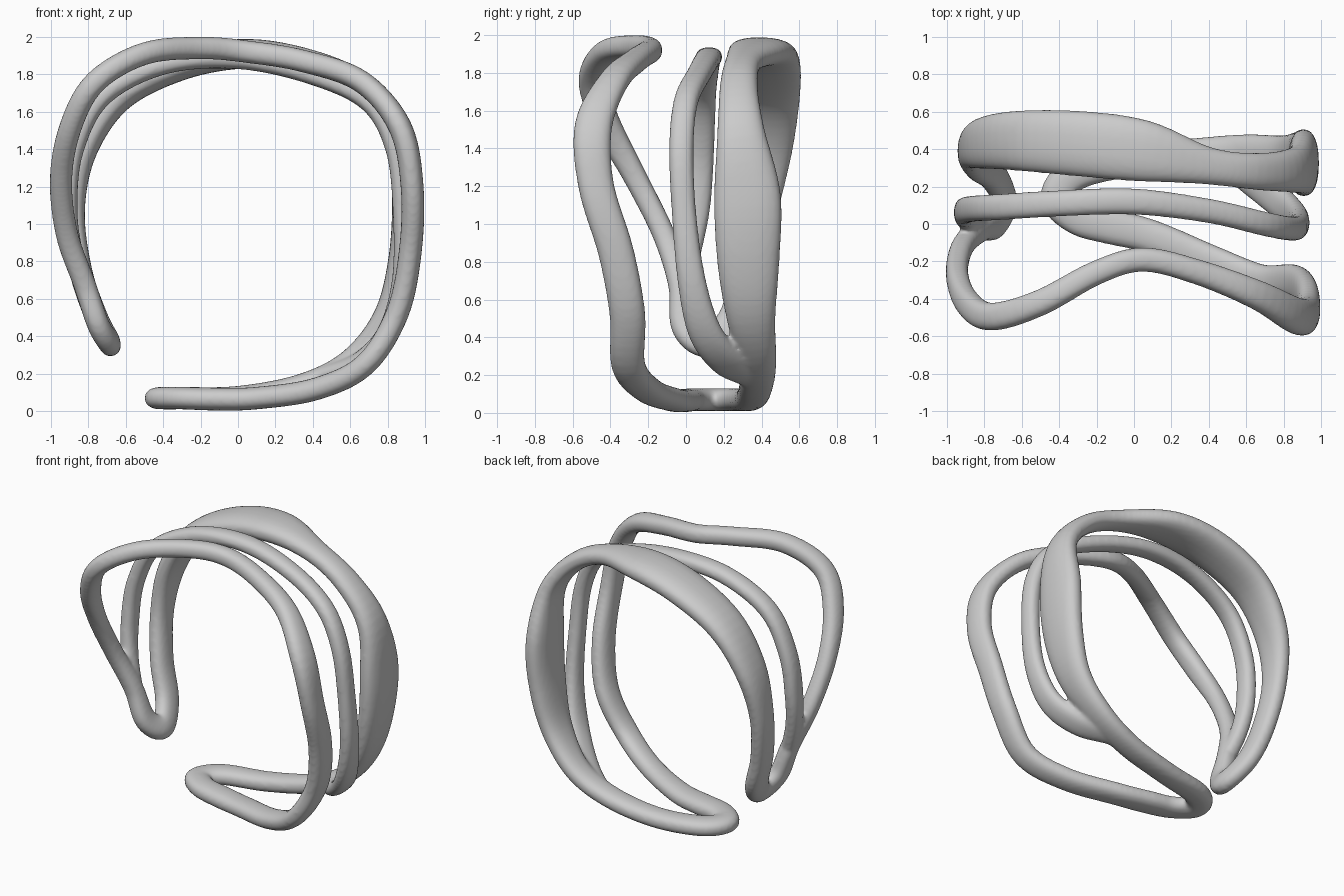
import bpy, bmesh, math
from mathutils import Vector

if "Cube" in bpy.data.objects:
    bpy.data.objects.remove(bpy.data.objects["Cube"])

# Centre-line points: x, y, z, strand width
front_strand = [
    (-.69, .12, .375, .17), (-.745, .0, .46, .16), (-.82, -.03, .68, .13), (-.915, -.12, .95, .12),
    (-.945, -.27, 1.25, .125), (-.89, -.42, 1.53, .15), (-.76, -.495, 1.76, .15), (-.5, -.42, 1.91, .14),
    (-.2, -.26, 1.94, .13), (.05, -.19, 1.92, .13), (.35, -.26, 1.87, .135), (.66, -.38, 1.76, .16),
    (.865, -.49, 1.52, .20), (.93, -.475, 1.2, .19), (.92, -.37, .85, .19), (.85, -.31, .52, .19),
    (.68, -.305, .25, .18), (.42, -.2, .12, .17), (.1, -.07, .07, .18), (-.12, -.015, .065, .19),
    (-.3, .03, .07, .18), (-.41, .14, .07, .18)]
back_strand = [
    (-.31, .27, .07, .18), (0, .34, .075, .17), (.34, .37, .14, .18), (.6, .38, .27, .20),
    (.79, .345, .5, .26), (.88, .33, .8, .33), (.905, .325, 1.15, .355), (.865, .29, 1.5, .25),
    (.67, .28, 1.74, .20), (.4, .31, 1.865, .20), (.05, .39, 1.91, .33), (-.3, .43, 1.85, .35),
    (-.63, .445, 1.68, .32), (-.82, .43, 1.4, .27), (-.88, .39, 1.08, .20), (-.84, .325, .75, .19),
    (-.755, .265, .5, .19)]
middle_strand = [
    (-.79, -.03, .6, .10), (-.88, .02, .85, .12), (-.91, .06, 1.1, .14), (-.875, .08, 1.4, .14),
    (-.725, .09, 1.68, .14), (-.4, .11, 1.85, .14), (0, .12, 1.88, .14), (.4, .07, 1.795, .13),
    (.7, 0, 1.65, .13), (.84, -.025, 1.4, .13), (.88, -.01, 1.05, .13), (.875, .03, .7, .15),
    (.80, .10, .43, .18), (.66, .22, .27, .19), (.48, .34, .195, .15), (.36, .365, .145, .10)]


def smooth_path(pts, closed, steps=6):
    """Catmull-Rom interpolation through the points."""
    pts = [Vector(p) for p in pts]
    n = len(pts)
    get = (lambda i: pts[i % n]) if closed else (lambda i: pts[max(0, min(n - 1, i))])
    out = []
    for i in range(n if closed else n - 1):
        a, b, c, d = (get(i + k) for k in (-1, 0, 1, 2))
        for s in range(steps):
            t = s / steps
            out.append(.5 * (2 * b + (c - a) * t + (2 * a - 5 * b + 4 * c - d) * t * t
                             + (3 * b - a - 3 * c + d) * t ** 3))
    return out


def outward(p):
    """Direction pointing out of the cuff."""
    if p.x < -.55 and p.z < 1:
        return Vector((-1, 0, .6 * (p.z - 1)))
    if p.x < 0 and p.z < .3:
        return Vector((0, 0, -1))
    return Vector((p.x, 0, p.z - 1))


def sweep(bm, pts, closed, thick, sides=24):
    """Rounded strand along the path; wider parts get thicker too."""
    path = smooth_path(pts, closed)
    n = len(path)
    rings = []
    for i, q in enumerate(path):
        p = q.xyz
        nxt = path[(i + 1) % n if closed else min(i + 1, n - 1)].xyz
        prv = path[(i - 1) % n if closed else max(i - 1, 0)].xyz
        tan = (nxt - prv).normalized()
        nor = outward(p)
        nor = (nor - tan * nor.dot(tan)).normalized()
        side = tan.cross(nor)
        depth = thick + max(0, q[3] - .18) * .25
        ring = []
        for k in range(sides):
            a = math.tau * k / sides
            c, s = math.cos(a), math.sin(a)
            c = math.copysign(abs(c) ** .85, c)
            s = math.copysign(abs(s) ** .85, s)
            ring.append(bm.verts.new(p + side * c * q[3] / 2 + nor * s * depth / 2))
        rings.append(ring)
    for i in range(n if closed else n - 1):
        r0, r1 = rings[i], rings[(i + 1) % n]
        for k in range(sides):
            j = (k + 1) % sides
            bm.faces.new((r0[k], r0[j], r1[j], r1[k]))
    if not closed:
        bm.faces.new(rings[0])
        bm.faces.new(rings[-1])


# Outer loop and middle strand, fused into one soft body
bm = bmesh.new()
sweep(bm, front_strand + back_strand, True, .12)
sweep(bm, middle_strand, False, .105)
bmesh.ops.recalc_face_normals(bm, faces=bm.faces)
mesh = bpy.data.meshes.new("cuff_bracelet")
bm.to_mesh(mesh)
bm.free()
cuff = bpy.data.objects.new("cuff_bracelet", mesh)
bpy.context.collection.objects.link(cuff)

fuse = cuff.modifiers.new("fuse", 'REMESH')
fuse.mode = 'VOXEL'
fuse.voxel_size = .013
fuse.use_smooth_shade = True
soften = cuff.modifiers.new("soften", 'SMOOTH')
soften.factor = .5
soften.iterations = 8
